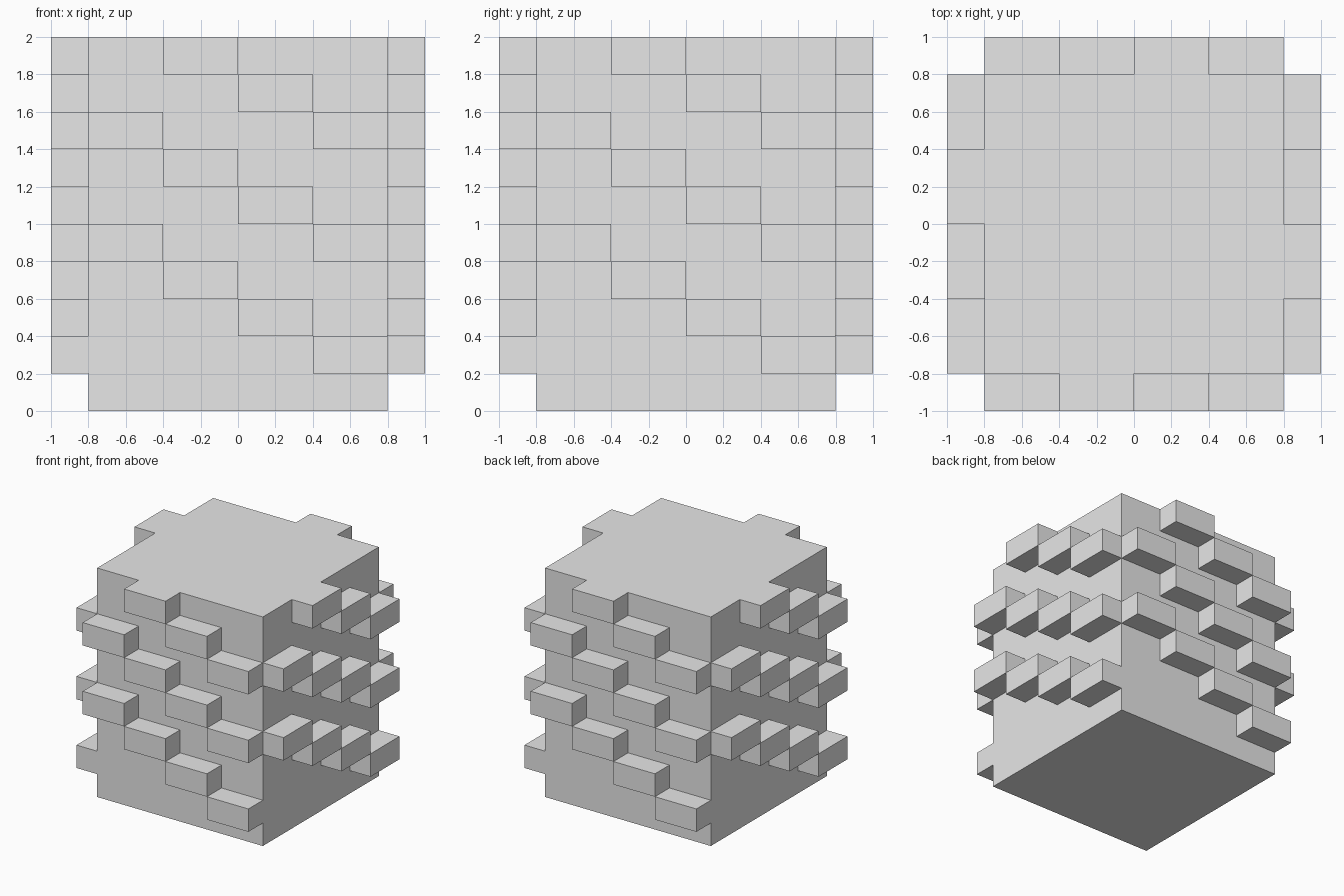
import bpy
import bmesh
import math
from mathutils import Matrix, Vector

cube = bpy.data.objects.get("Cube")
if cube:
    bpy.data.objects.remove(cube, do_unlink=True)

HALF = 0.8      # half width of the core
STEP_W = 0.4    # step width
STEP_H = 0.2    # step height and depth
COLS, ROWS = 4, 10

grey = bpy.data.materials.new("light_grey")
grey.use_nodes = True
colour = (0.8, 0.8, 0.8, 1.0)
grey.diffuse_color = colour
grey.node_tree.nodes["Principled BSDF"].inputs["Base Color"].default_value = colour


def is_step(face):
    """Three diagonal flights, each rising one row per column to the left."""
    c = face.calc_center_median()
    col = math.floor((c.x + HALF) / STEP_W)
    row = math.floor(c.z / STEP_H)
    first = COLS - col
    return row >= first and (row - first) % 3 == 0


def add_wall(bm, angle):
    """A gridded front wall with its steps pushed out, then turned to its side."""
    place = (Matrix.Translation((0, -HALF, 1)) @ Matrix.Rotation(math.pi / 2, 4, "X")
             @ Matrix.Diagonal((HALF, 1, 1, 1)))
    old = set(bm.verts)
    grid = bmesh.ops.create_grid(bm, x_segments=COLS, y_segments=ROWS, size=1, matrix=place)
    faces = {f for v in grid["verts"] for f in v.link_faces}
    steps = [f for f in faces if is_step(f)]
    pushed = bmesh.ops.extrude_discrete_faces(bm, faces=steps)["faces"]
    for f in pushed:
        bmesh.ops.translate(bm, verts=f.verts[:], vec=Vector((0, -STEP_H, 0)))
    new = [v for v in bm.verts if v not in old]
    bmesh.ops.rotate(bm, verts=new, cent=(0, 0, 0), matrix=Matrix.Rotation(angle, 3, "Z"))


bm = bmesh.new()

# Four identical stepped walls
for side in range(4):
    add_wall(bm, side * math.pi / 2)

# Top and bottom
for z, flip in ((2, 0), (0, math.pi)):
    bmesh.ops.create_grid(bm, x_segments=COLS, y_segments=COLS, size=HALF,
                          matrix=Matrix.Translation((0, 0, z)) @ Matrix.Rotation(flip, 4, "X"))

# Weld the shell and merge flat areas
bmesh.ops.remove_doubles(bm, verts=bm.verts[:], dist=0.001)
bmesh.ops.dissolve_limit(bm, angle_limit=math.radians(1), verts=bm.verts[:], edges=bm.edges[:])

mesh = bpy.data.meshes.new("stepped_block")
bm.to_mesh(mesh)
bm.free()
mesh.materials.append(grey)
block = bpy.data.objects.new("stepped_block", mesh)
bpy.context.scene.collection.objects.link(block)
